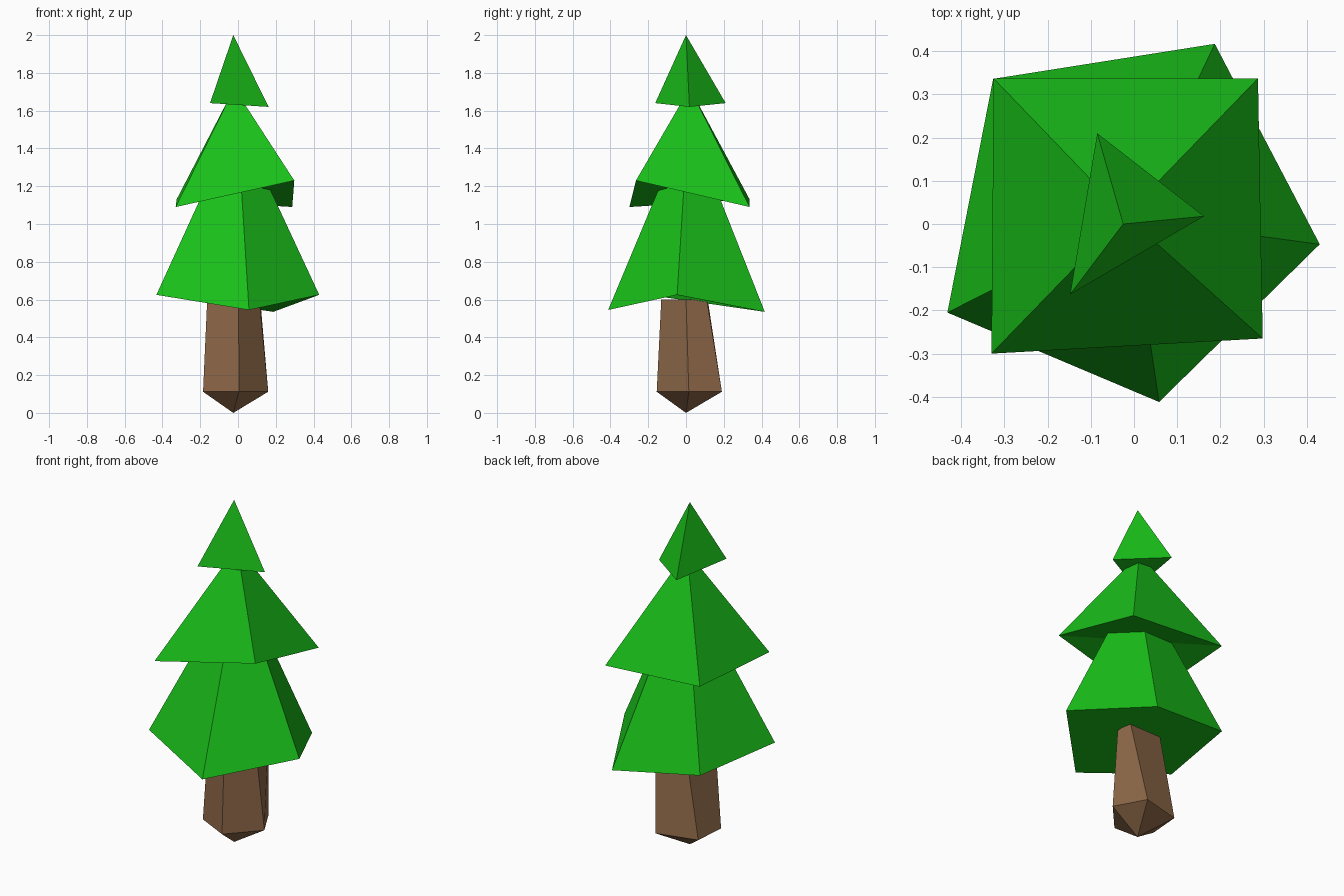
import bpy, bmesh

if "Cube" in bpy.data.objects:
    bpy.data.objects.remove(bpy.data.objects["Cube"])


def material(name, rgb):
    m = bpy.data.materials.new(name)
    m.diffuse_color = (*rgb, 1)
    m.use_nodes = True
    m.node_tree.nodes["Principled BSDF"].inputs["Base Color"].default_value = m.diffuse_color
    return m


def finish(name, bm, mat):
    bmesh.ops.recalc_face_normals(bm, faces=bm.faces[:])
    me = bpy.data.meshes.new(name)
    bm.to_mesh(me)
    bm.free()
    me.materials.append(mat)
    ob = bpy.data.objects.new(name, me)
    bpy.context.collection.objects.link(ob)
    return ob


def fan(bm, ring, tip):
    """Triangles from a closed ring to a tip vertex."""
    for i, v in enumerate(ring):
        bm.faces.new((v, ring[(i + 1) % len(ring)], tip))


def tier(name, corners, apex, mat):
    """Irregular pyramid of needles with a closed underside."""
    bm = bmesh.new()
    ring = [bm.verts.new(c) for c in corners]
    fan(bm, ring, bm.verts.new(apex))
    if len(ring) == 4:  # fold the skewed underside along its raised diagonal
        bm.faces.new((ring[0], ring[1], ring[2]))
        bm.faces.new((ring[0], ring[2], ring[3]))
    else:
        bm.faces.new(ring)
    return finish(name, bm, mat)


green = material("needles", (0.01, 0.53, 0.01))
brown = material("bark", (0.27, 0.14, 0.065))

# foliage, from the top down
tier("top_foliage",
     [(-0.148, -0.163, 1.64), (0.162, 0.018, 1.62), (-0.085, 0.21, 1.64)],
     (-0.025, 0, 2.0), green)
tier("middle_foliage",
     [(0.298, -0.265, 1.23), (0.287, 0.337, 1.09),
      (-0.325, 0.337, 1.13), (-0.33, -0.30, 1.09)],
     (-0.02, 0.02, 1.72), green)
tier("bottom_foliage",
     [(0.058, -0.412, 0.545), (0.43, -0.047, 0.625), (0.187, 0.417, 0.535),
      (-0.326, 0.336, 0.61), (-0.432, -0.205, 0.625)],
     (-0.005, 0.012, 1.56), green)

# trunk: tapered five-sided post with a pointed foot
foot = [(0.16, 0.015), (0.065, 0.19), (-0.17, 0.13), (-0.185, -0.06), (0.005, -0.155)]
head = [(0.113, 0.0), (0.118, 0.11), (-0.08, 0.115), (-0.163, -0.04), (0.003, -0.131)]
bm = bmesh.new()
low = [bm.verts.new((x, y, 0.112)) for x, y in foot]
high = [bm.verts.new((x, y, 0.6)) for x, y in head]
for i in range(5):
    j = (i + 1) % 5
    bm.faces.new((low[i], low[j], high[j], high[i]))
fan(bm, low, bm.verts.new((-0.025, 0, 0)))
bm.faces.new(high)
finish("trunk", bm, brown)
